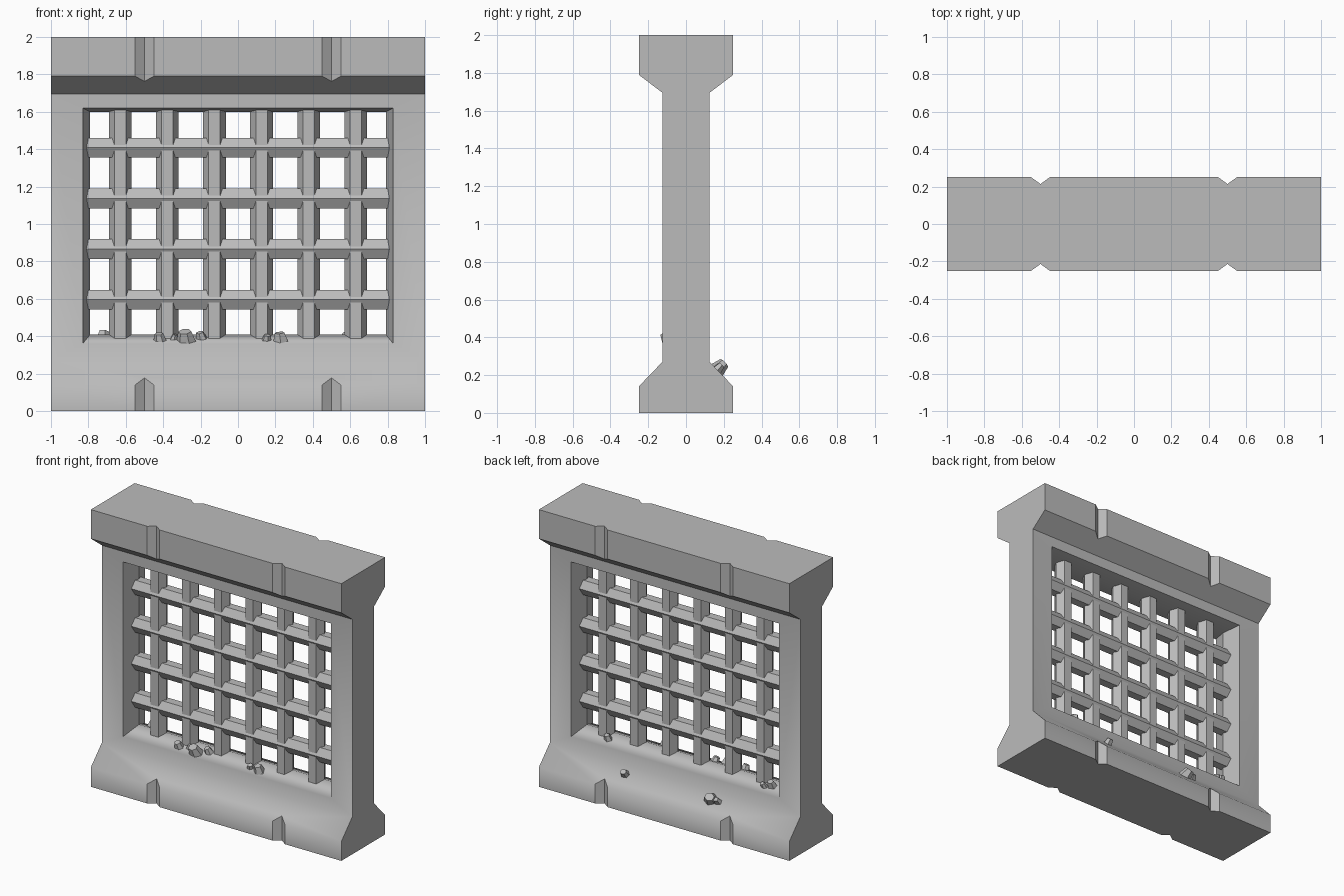
import bpy, bmesh, math, random
from mathutils import Vector

random.seed(4)
if "Cube" in bpy.data.objects:
    bpy.data.objects.remove(bpy.data.objects["Cube"])

stone = bpy.data.materials.new("grey_stone")
stone.use_nodes = True
stone.diffuse_color = (0.5, 0.5, 0.5, 1)
stone.node_tree.nodes["Principled BSDF"].inputs["Base Color"].default_value = (0.5, 0.5, 0.5, 1)


def add_object(name, bm):
    bmesh.ops.recalc_face_normals(bm, faces=bm.faces)
    mesh = bpy.data.meshes.new(name)
    bm.to_mesh(mesh)
    bm.free()
    mesh.materials.append(stone)
    obj = bpy.data.objects.new(name, mesh)
    bpy.context.collection.objects.link(obj)
    return obj


def prism(name, sides, radius, length, center, axis, top=None, scale=(1, 1), turn=0.0):
    """Prism or tapered stub along an axis, with its cross-section scaled."""
    bm = bmesh.new()
    bmesh.ops.create_cone(bm, cap_ends=True, segments=sides, radius1=radius,
                          radius2=radius if top is None else top, depth=length)
    quat = Vector(axis).to_track_quat('Z', 'Y')
    for v in bm.verts:
        a = math.atan2(v.co.y, v.co.x) + turn
        r = math.hypot(v.co.x, v.co.y)
        local = Vector((r * math.cos(a) * scale[0], r * math.sin(a) * scale[1], v.co.z))
        v.co = quat @ local + Vector(center)
    return add_object(name, bm)


# Frame: flared base and cap, with a window that narrows to mid thickness
bm = bmesh.new()


def ring(half, low, high, y):
    return [bm.verts.new((x, y, z)) for x, z in
            ((-half, low), (half, low), (half, high), (-half, high))]


def bridge(a, b):
    for i in range(4):
        j = (i + 1) % 4
        bm.faces.new((a[i], a[j], b[j], b[i]))


inner = ring(0.79, 0.41, 1.6, 0)
ends = {-1: [], 1: []}
bases, caps = [], []
for s in (-1, 1):
    wall = ring(1, 0.27, 1.695, s * 0.125)
    hole = ring(0.83, 0.36, 1.62, s * 0.125)
    base = ring(1, 0, 0.14, s * 0.25)
    cap = ring(1, 1.79, 2, s * 0.25)
    bridge(wall, hole)
    bridge(hole, inner)
    bm.faces.new(base)
    bm.faces.new(cap)
    bm.faces.new((base[3], base[2], wall[1], wall[0]))
    bm.faces.new((wall[3], wall[2], cap[1], cap[0]))
    for side, lo, hi in ((-1, 0, 3), (1, 1, 2)):
        path = [base[lo], base[hi], wall[lo], wall[hi], cap[lo], cap[hi]]
        ends[side] += path if s < 0 else path[::-1]
    bases.append(base)
    caps.append(cap)
for side in ends:
    bm.faces.new(ends[side])
bm.faces.new((bases[0][0], bases[0][1], bases[1][1], bases[1][0]))
bm.faces.new((caps[0][3], caps[0][2], caps[1][2], caps[1][3]))
frame = add_object("stone_frame", bm)

# Vertical joint notches and fine joints across the cap
cutters = []
for x in (-0.5, 0.5):
    for y in (-0.25, 0.25):
        cutters.append(prism("notch_cutter", 4, 1, 2.4, (x, y, 1), (0, 0, 1), scale=(0.05, 0.036)))
    cutters.append(prism("joint_cutter", 4, 0.008, 0.6, (x, 0, 2), (0, 1, 0)))
for cutter in cutters:
    cutter.hide_render = True
    mod = frame.modifiers.new("notch", 'BOOLEAN')
    mod.operation = 'DIFFERENCE'
    mod.solver = 'EXACT'
    mod.object = cutter
bpy.context.view_layer.update()
cut_mesh = bpy.data.meshes.new_from_object(frame.evaluated_get(bpy.context.evaluated_depsgraph_get()))
frame.modifiers.clear()
frame.data = cut_mesh
for cutter in cutters:
    bpy.data.objects.remove(cutter)

# Worn, soft shading on the base and sill, crisp edges elsewhere
bm = bmesh.new()
bm.from_mesh(cut_mesh)
for f in bm.faces:
    f.smooth = True
for e in bm.edges:
    angle = e.calc_face_angle(math.pi)
    height = max(v.co.z for v in e.verts)
    worn = height < 0.42 and all(abs(f.normal.x) < 0.3 for f in e.link_faces)
    e.smooth = angle < math.radians(75 if worn else 30)
bm.to_mesh(cut_mesh)
bm.free()

# Lattice of six-sided bars, with one edge facing forward
for i in range(6):
    prism("upright_bar", 6, 0.061, 1.24, (-0.63 + i * 0.252, 0, 1.0), (0, 0, 1), turn=math.pi / 6)
for i in range(4):
    bar = prism("cross_bar", 6, 0.061, 1.63, (0, 0, 0.595 + i * 0.271), (1, 0, 0))
    # Turn the section so that an edge faces forward
    ys = [abs(v.co.y) for v in bar.data.vertices]
    if max(ys) < 0.06:
        for v in bar.data.vertices:
            y, z = v.co.y, v.co.z - (0.595 + i * 0.271)
            v.co.y, v.co.z = z, 0.595 + i * 0.271 - y


# Loose rubble: (x, y, radius)
def surface(y):
    d = abs(y)
    s = 1 if y > 0 else -1
    if d < 0.125:
        return 0.41 - 0.4 * d, Vector((0, s * 0.37, 0.93))
    return 0.27 - 1.04 * (d - 0.125), Vector((0, s * 0.72, 0.69))


rubble = [(-0.28, -0.085, 0.058), (-0.20, -0.05, 0.035), (-0.42, -0.075, 0.038),
          (0.225, -0.08, 0.045), (0.155, -0.075, 0.03), (-0.34, -0.06, 0.025),
          (-0.72, 0.05, 0.042), (-0.67, 0.07, 0.03), (0.58, 0.06, 0.036),
          (0.37, 0.165, 0.038), (-0.32, 0.165, 0.055), (-0.37, 0.165, 0.035)]
for x, y, r in rubble:
    z, normal = surface(y)
    tilt = Vector((random.uniform(-0.25, 0.25), random.uniform(-0.15, 0.15), 0))
    prism("rubble_stone", random.choice((5, 6)), r, r * 1.3, Vector((x, y, z)) + normal * r * 0.3,
          normal + tilt, top=r * 0.62, scale=(1, random.uniform(0.75, 0.95)), turn=random.uniform(0, 6))
